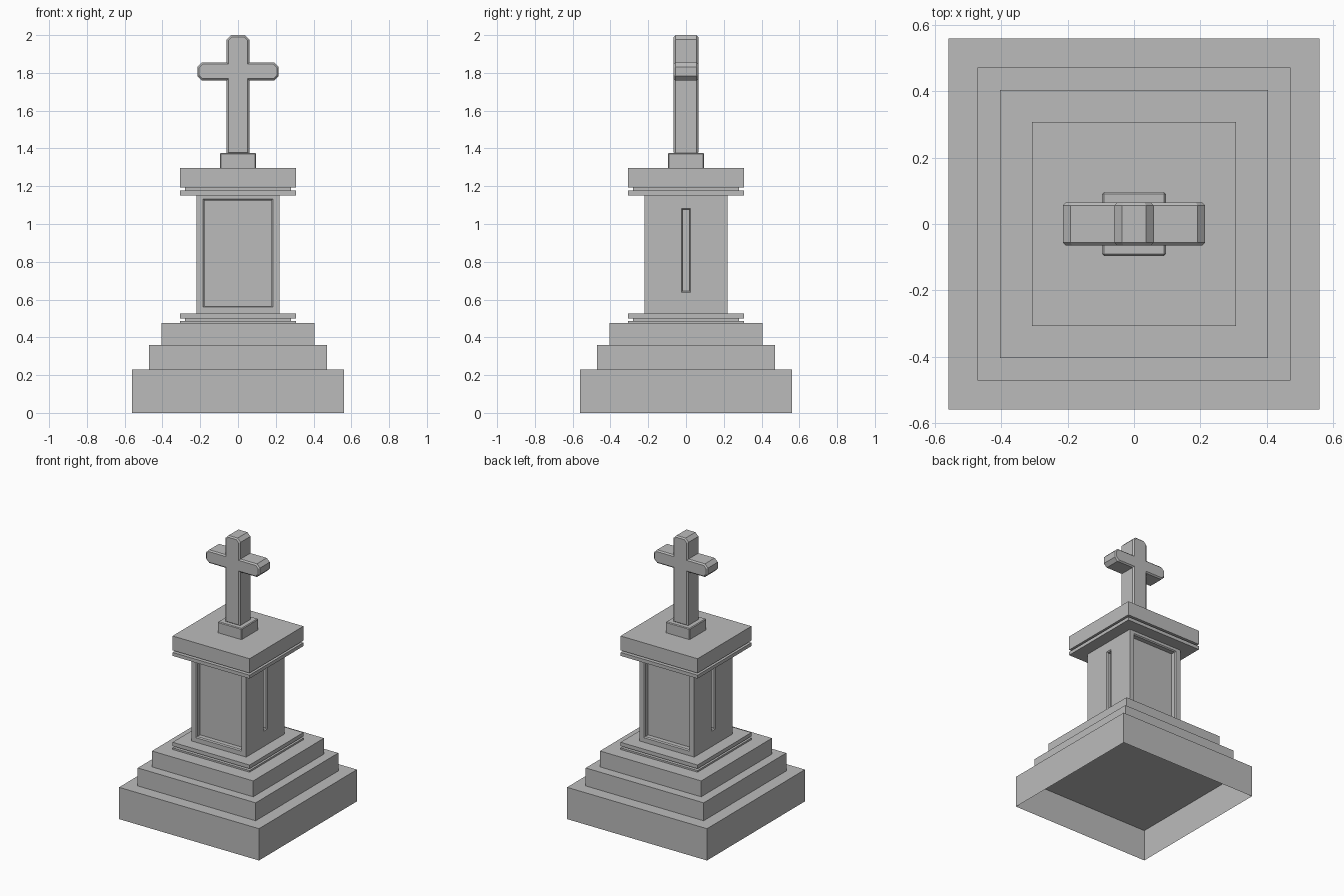
import bpy, bmesh, math
from mathutils import Matrix

cube = bpy.data.objects.get("Cube")
if cube:
    bpy.data.objects.remove(cube, do_unlink=True)

# Single stone colour
stone = bpy.data.materials.new("grey_stone")
stone.use_nodes = True
colour = (0.5, 0.5, 0.5, 1)
stone.diffuse_color = colour
stone.node_tree.nodes["Principled BSDF"].inputs["Base Color"].default_value = colour


def finish(name, bm):
    mesh = bpy.data.meshes.new(name)
    bm.to_mesh(mesh)
    bm.free()
    mesh.materials.append(stone)
    obj = bpy.data.objects.new(name, mesh)
    bpy.context.collection.objects.link(obj)
    return obj


def slab(name, half, z0, z1, bevel=0):
    bm = bmesh.new()
    size = Matrix.Diagonal((2 * half, 2 * half, z1 - z0, 1))
    bmesh.ops.create_cube(bm, size=1, matrix=Matrix.Translation((0, 0, (z0 + z1) / 2)) @ size)
    if bevel:
        bmesh.ops.bevel(bm, geom=bm.edges[:], offset=bevel, segments=1, affect='EDGES')
    return finish(name, bm)


def ring(bm, half, z0, z1, y):
    corners = ((-half, z0), (half, z0), (half, z1), (-half, z1))
    return [bm.verts.new((x, y, z)) for x, z in corners]


def bridge(bm, a, b):
    for i in range(4):
        j = (i + 1) % 4
        bm.faces.new((a[i], a[j], b[j], b[i]))


# Hollow bottom step: outer walls and a top ledge around the next step
def square(bm, half, z):
    return [bm.verts.new((x * half, y * half, z)) for x, y in ((-1, -1), (1, -1), (1, 1), (-1, 1))]


bm = bmesh.new()
loops = [square(bm, 0.56, 0), square(bm, 0.56, 0.23), square(bm, 0.472, 0.23)]
for low, high in zip(loops, loops[1:]):
    bridge(bm, low, high)
finish("bottom_step", bm)

# Stacked steps, mouldings and cap
slab("middle_step", 0.472, 0.23, 0.36)
slab("top_step", 0.405, 0.36, 0.475)
slab("base_moulding_lower", 0.308, 0.475, 0.487)
slab("base_moulding_groove", 0.28, 0.487, 0.5)
slab("base_moulding_upper", 0.308, 0.5, 0.527)
slab("cap_moulding", 0.308, 1.152, 1.177)
slab("cap_groove", 0.28, 1.177, 1.192)
slab("cap_slab", 0.308, 1.192, 1.296)
slab("cross_foot", 0.096, 1.29, 1.375, 0.005)

# Pillar: wide recessed panels front and back, narrow slots on the sides
HALF, RIM = 0.22, 0.007
bm = bmesh.new()
for turn in range(4):
    width, z0, z1, depth = ((0.184, 0.56, 1.132, 0.04), (0.025, 0.638, 1.083, 0.03))[turn % 2]
    inner = (width - RIM, z0 + RIM, z1 - RIM)
    rings = [ring(bm, HALF, 0.52, 1.16, -HALF),
             ring(bm, width, z0, z1, -HALF),
             ring(bm, *inner, RIM - HALF),
             ring(bm, *inner, depth - HALF)]
    for outer, inside in zip(rings, rings[1:]):
        bridge(bm, outer, inside)
    bm.faces.new(rings[-1])
    new_verts = [v for r in rings for v in r]
    bmesh.ops.rotate(bm, verts=new_verts, cent=(0, 0, 0),
                     matrix=Matrix.Rotation(turn * math.pi / 2, 3, 'Z'))
bmesh.ops.remove_doubles(bm, verts=bm.verts[:], dist=0.0001)
finish("pillar", bm)

# Cross: chamfered outline, extruded in depth, with softened front and back rims
POST, ARM, CUT, DEPTH = 0.06, 0.215, 0.024, 0.065
LOW, HIGH, TOP = 1.76, 1.855, 2.0
right = [(POST, 1.37), (POST, LOW), (ARM - CUT, LOW), (ARM, LOW + CUT), (ARM, HIGH - CUT),
         (ARM - CUT, HIGH), (POST, HIGH), (POST, TOP - CUT), (POST - CUT, TOP)]
outline = right + [(-x, z) for x, z in reversed(right)]
bm = bmesh.new()
front = bm.faces.new([bm.verts.new((x, -DEPTH, z)) for x, z in outline])
back = bmesh.ops.extrude_face_region(bm, geom=[front])["geom"]
bmesh.ops.translate(bm, vec=(0, 2 * DEPTH, 0), verts=[g for g in back if isinstance(g, bmesh.types.BMVert)])
bmesh.ops.recalc_face_normals(bm, faces=bm.faces[:])
rims = [e for e in bm.edges if abs(e.verts[0].co.y - e.verts[1].co.y) < 0.001]
bmesh.ops.bevel(bm, geom=rims, offset=0.009, segments=1, affect='EDGES')
finish("cross", bm)
